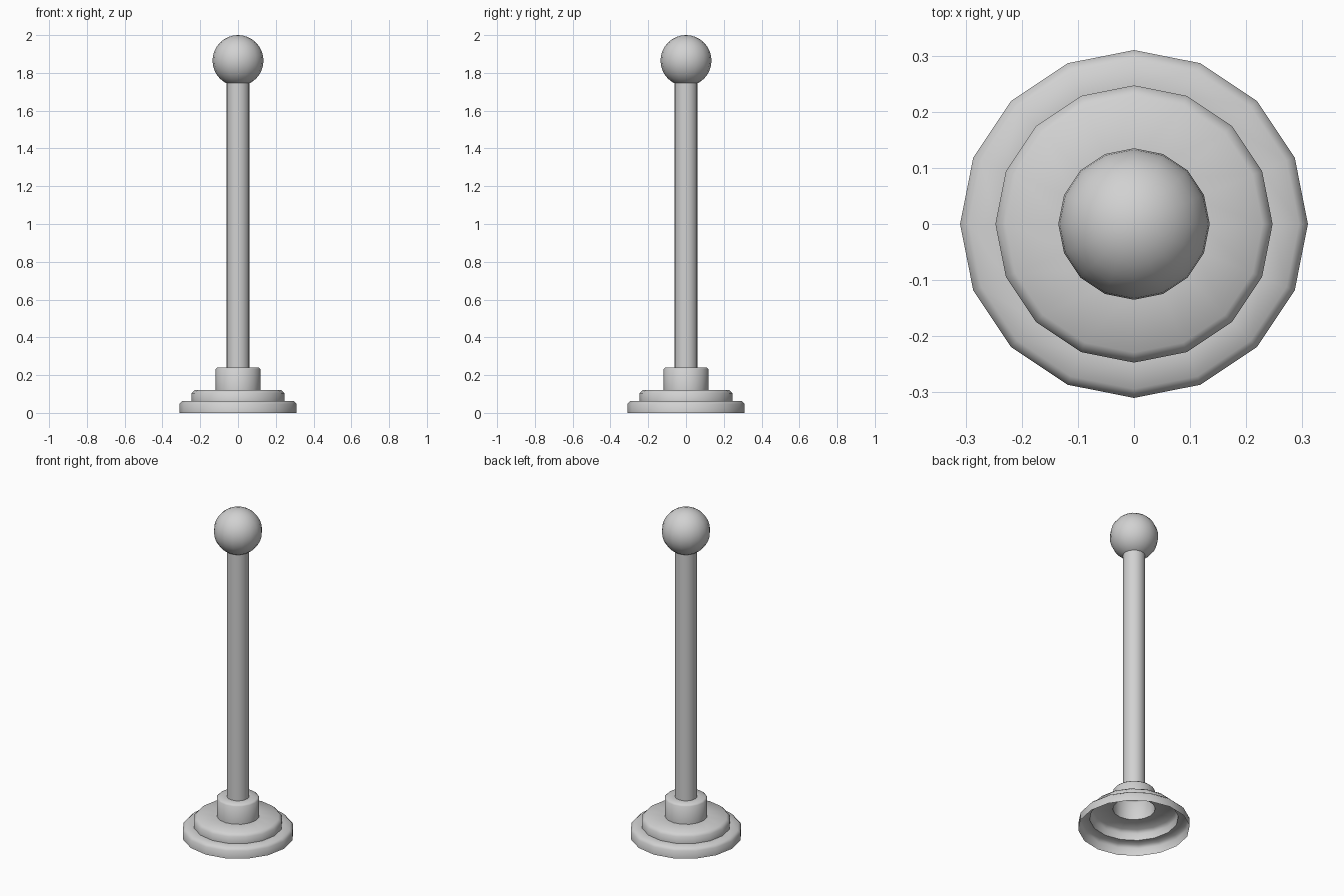
import bpy, bmesh, math

cube = bpy.data.objects.get("Cube")
if cube:
    bpy.data.objects.remove(cube, do_unlink=True)

SIDES = 16

grey = bpy.data.materials.new("light_grey")
grey.use_nodes = True
colour = (0.64, 0.64, 0.64, 1)
grey.diffuse_color = colour
grey.node_tree.nodes["Principled BSDF"].inputs["Base Color"].default_value = colour


def finish(obj, name):
    obj.name = obj.data.name = name
    obj.data.materials.append(grey)
    bpy.ops.object.select_all(action='DESELECT')
    obj.select_set(True)
    bpy.context.view_layer.objects.active = obj
    bpy.ops.object.shade_smooth_by_angle(angle=math.radians(50))
    return obj


def lathe(name, profile):
    """Open shell spun round z from (radius, height) points, listed bottom to top."""
    bm = bmesh.new()
    rings = []
    for r, z in profile:
        rings.append([bm.verts.new((r * math.cos(i * math.tau / SIDES),
                                    r * math.sin(i * math.tau / SIDES), z))
                      for i in range(SIDES)])
    for low, high in zip(rings, rings[1:]):
        for i in range(SIDES):
            j = (i + 1) % SIDES
            bm.faces.new((low[i], low[j], high[j], high[i]))
    mesh = bpy.data.meshes.new(name)
    bm.to_mesh(mesh)
    bm.free()
    obj = bpy.data.objects.new(name, mesh)
    bpy.context.collection.objects.link(obj)
    return finish(obj, name)


# Stepped hollow foot: each tier is (radius, top height, bevel width)
profile = [(0.31, 0)]
bottom = 0
for radius, top, bevel in ((0.31, 0.063, 0.016), (0.247, 0.122, 0.018), (0.118, 0.24, 0.009)):
    if bottom:
        profile.append((radius, bottom))
    profile += [(radius, top - bevel), (radius - bevel, top)]
    bottom = top
profile.append((0.062, bottom))
lathe("stepped_foot", profile)

# Slim upright
lathe("post", [(0.062, 0.24), (0.062, 1.75)])

# Ball finial
bpy.ops.mesh.primitive_uv_sphere_add(segments=SIDES, ring_count=SIDES, radius=0.135,
                                     location=(0, 0, 1.865))
finish(bpy.context.object, "ball_finial")
